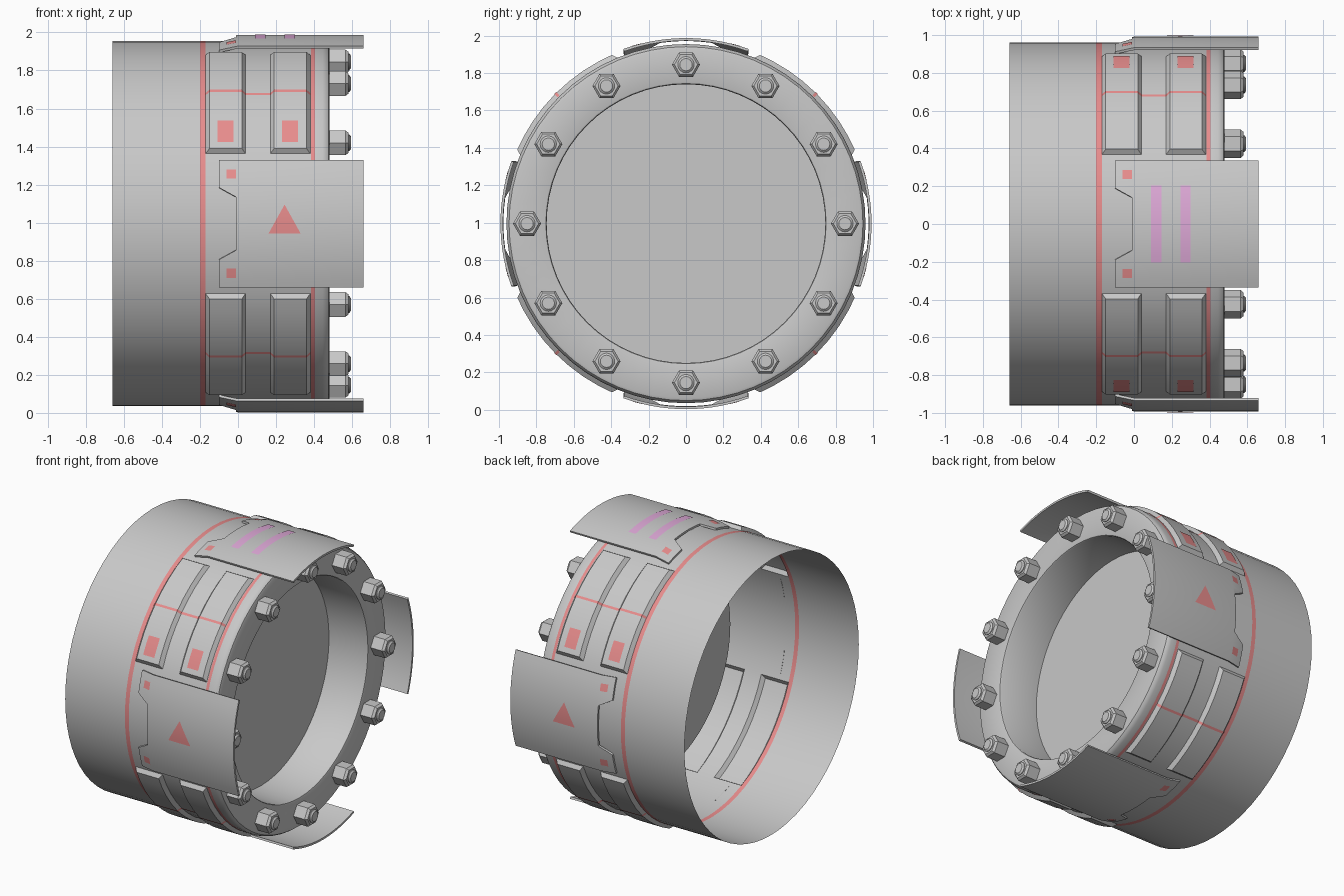
import bpy, bmesh, math
from math import radians, sin, cos, asin, pi

if "Cube" in bpy.data.objects:
    bpy.data.objects.remove(bpy.data.objects["Cube"])

CZ = 0.995      # height of the ring axis (runs along x)
R = 0.96        # tube radius
PAD = 0.985     # raised pad radius
PLATE = 0.992   # outer plate radius
LIFT = 0.003    # height of painted details above the surface


def material(name, rgb):
    m = bpy.data.materials.new(name)
    m.diffuse_color = (*rgb, 1)
    m.use_nodes = True
    m.node_tree.nodes["Principled BSDF"].inputs["Base Color"].default_value = m.diffuse_color
    return m


GREY = material("grey metal", (0.58, 0.58, 0.58))
RED = material("red paint", (0.82, 0.27, 0.27))
PINK = material("pink paint", (0.74, 0.40, 0.69))


def pos(x, r, a):
    return (x, r * cos(a), r * sin(a))


def finish(name, bm, *mats):
    me = bpy.data.meshes.new(name)
    bm.to_mesh(me)
    bm.free()
    for m in mats:
        me.materials.append(m)
    me.shade_smooth()
    me.set_sharp_from_angle(angle=radians(30))
    ob = bpy.data.objects.new(name, me)
    ob.location.z = CZ
    bpy.context.collection.objects.link(ob)
    return ob


def lathe(bm, profile, segs, cy=0, cz=0):
    """Revolve (x, radius) points around an axis parallel to x."""
    rings = []
    for x, r in profile:
        ring = []
        for i in range(segs):
            p = pos(x, r, 2 * pi * i / segs)
            ring.append(bm.verts.new((p[0], p[1] + cy, p[2] + cz)))
        rings.append(ring)
    for a, b in zip(rings, rings[1:]):
        for i in range(segs):
            j = (i + 1) % segs
            bm.faces.new((a[j], a[i], b[i], b[j]))


def merge(bm):
    bmesh.ops.remove_doubles(bm, verts=bm.verts, dist=1e-5)
    bm.normal_update()


def span(a, b, n):
    return [a + (b - a) * i / n for i in range(n + 1)]


def sheet(name, mat, us, xs, base, radius, flip=1, thick=0):
    """Curved patch: us = offsets around the ring, xs(u) = row of x positions."""
    bm = bmesh.new()
    rows = []
    for u in us:
        row = []
        for x in xs(u):
            r = radius(x)
            row.append(bm.verts.new(pos(x, r, base + flip * asin(u / r))))
        rows.append(row)
    for a, b in zip(rows, rows[1:]):
        for i in range(len(a) - 1):
            bm.faces.new((a[i], a[i + 1], b[i + 1], b[i]))
    merge(bm)
    for f in bm.faces:
        c = f.calc_center_median()
        if f.normal.y * c.y + f.normal.z * c.z < 0:
            f.normal_flip()
    if thick:
        ret = bmesh.ops.extrude_face_region(bm, geom=bm.faces[:], use_keep_orig=True)
        for v in ret["geom"]:
            if isinstance(v, bmesh.types.BMVert):
                k = 1 - thick / math.hypot(v.co.y, v.co.z)
                v.co.y *= k
                v.co.z *= k
        bmesh.ops.recalc_face_normals(bm, faces=bm.faces)
    return finish(name, bm, mat)


# Tube with open back, rounded front rim, recessed front disc
bm = bmesh.new()
body_x = [-0.66, -0.20, -0.17, 0.04, 0.17, 0.38, 0.385, 0.405, 0.445]
profile = [(x, R) for x in body_x]
profile += [(0.463, 0.955), (0.475, 0.946), (0.48, 0.932), (0.48, 0.757),
            (0.477, 0.749), (0.47, 0.745), (0.18, 0.745), (0.18, 0)]
lathe(bm, profile, 64)
merge(bm)
pads = []
for f in bm.faces:
    c = f.calc_center_median()
    ang = math.degrees(math.atan2(c.z, c.y)) % 90
    outer = math.hypot(c.y, c.z) > 0.95
    if outer and (-0.20 < c.x < -0.17 or 0.385 < c.x < 0.405):
        f.material_index = 1            # red bands
    elif outer and 22.5 < ang < 67.5 and (-0.17 < c.x < 0.04 or 0.17 < c.x < 0.38):
        pads.append(f)
# Raised pads with sloped borders
bmesh.ops.inset_region(bm, faces=pads, thickness=0.02, use_boundary=True, use_even_offset=True)
for v in {v for f in pads for v in f.verts}:
    k = PAD / math.hypot(v.co.y, v.co.z)
    v.co.y *= k
    v.co.z *= k
bm.normal_update()
finish("ring_body", bm, GREY, RED)

# Twelve hex nuts with studs
bm = bmesh.new()
for i in range(12):
    a = i * pi / 6
    cy, cz = 0.85 * cos(a), 0.85 * sin(a)
    lathe(bm, [(0.475, 0.075), (0.565, 0.075), (0.58, 0.062), (0.58, 0)], 6, cy, cz)
    lathe(bm, [(0.575, 0.044), (0.585, 0.044), (0.594, 0.033), (0.594, 0)], 16, cy, cz)
merge(bm)
finish("nuts", bm, GREY)


# Four notched outer plates
def plate_radius(x):
    return PLATE - 0.02 * max(0, min(1, -x / 0.1))


def plate_xs(u):
    t = max(0, min(1, (abs(u) - 0.14) / 0.05))
    return [-0.01 - 0.09 * t, 0.0, 0.66]


def paint_radius(x):
    return plate_radius(x) + LIFT


half = [0.335, 0.29, 0.24, 0.19, 0.14, 0.093, 0.047]
plate_us = [-u for u in half] + [0] + half[::-1]
for i, side in enumerate(("back", "top", "front", "bottom")):
    base = i * pi / 2
    sheet(side + "_plate", GREY, plate_us, plate_xs, base, plate_radius, thick=0.014)
    for s in (-1, 1):
        sheet(side + "_plate_square", RED, span(s * 0.237, s * 0.285, 2),
              lambda u: [-0.06, -0.01], base, paint_radius)

# Triangles on front and back plates
for side, base, flip in (("back", 0, 1), ("front", pi, -1)):
    sheet(side + "_triangle", RED, span(-0.053, 0.10, 6),
          lambda u: [0.245 - 0.085 * (0.10 - u) / 0.153, 0.245 + 0.085 * (0.10 - u) / 0.153],
          base, lambda x: PLATE + 0.005, flip)

# Pink stripes on the top plate
for x in (0.09, 0.245):
    sheet("top_stripe", PINK, span(-0.205, 0.205, 12),
          lambda u, x=x: [x, x + 0.055], pi / 2, paint_radius)

# Thin red lines across each pair of pads
def line_radius(x):
    on_pad = -0.155 < x < 0.03 or 0.18 < x < 0.37
    return (PAD if on_pad else R) + LIFT


for i in range(4):
    sheet("pad_line", RED, [-0.008, 0, 0.008],
          lambda u: [-0.17, -0.15, 0.02, 0.04, 0.17, 0.19, 0.36, 0.38],
          pi / 4 + i * pi / 2, line_radius)

# Red squares on the upper pads
for base in (radians(29.5), pi - radians(29.5)):
    for x in (-0.108, 0.23):
        sheet("pad_square", RED, span(-0.064, 0.064, 4),
              lambda u, x=x: [x, x + 0.085], base, lambda r: PAD + LIFT)
